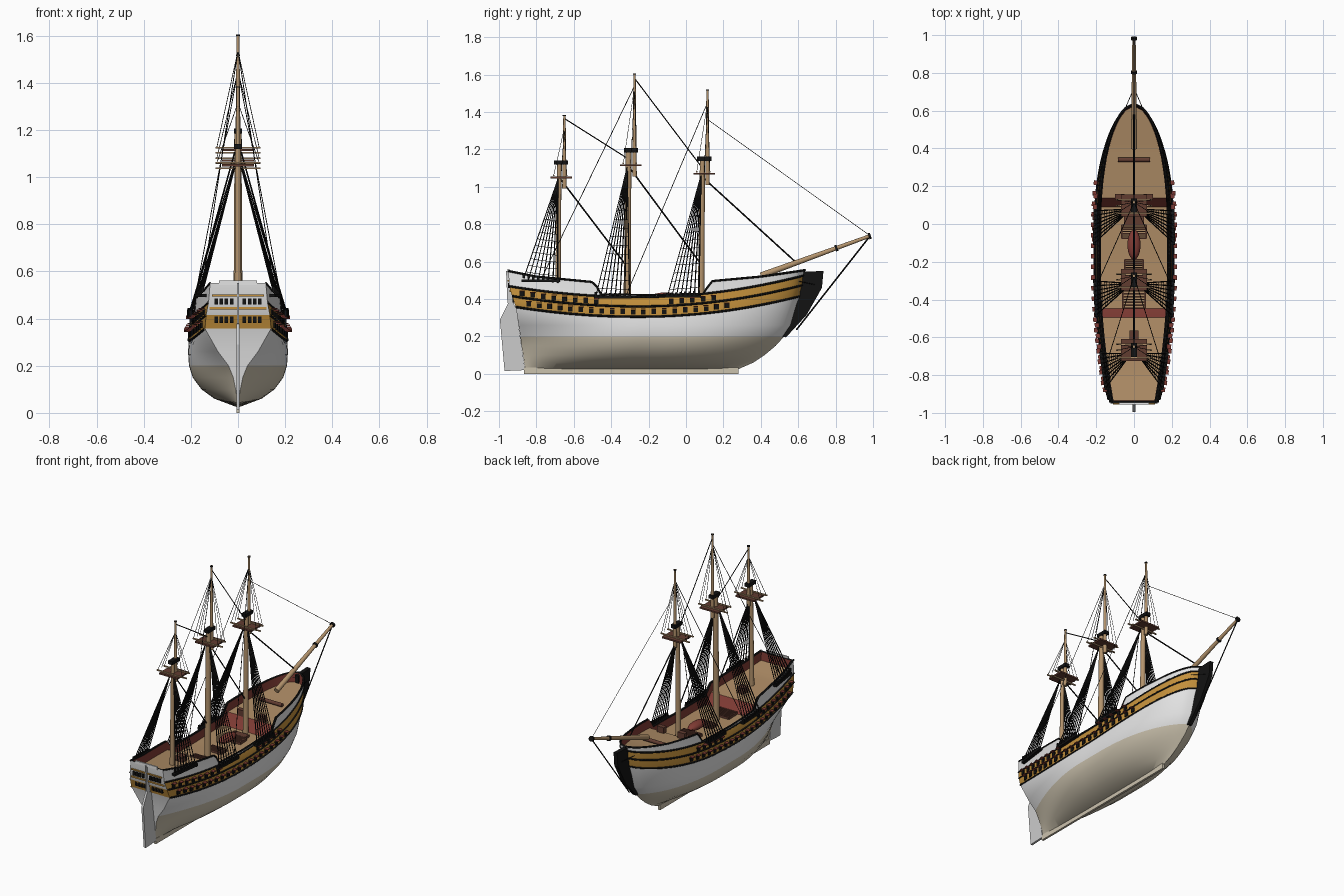
import bpy, bmesh, math
from mathutils import Vector, Matrix

if "Cube" in bpy.data.objects:
    bpy.data.objects.remove(bpy.data.objects["Cube"])


def material(name, r, g, b):
    m = bpy.data.materials.new(name)
    m.use_nodes = True
    m.diffuse_color = (r, g, b, 1)
    m.node_tree.nodes["Principled BSDF"].inputs["Base Color"].default_value = (r, g, b, 1)
    return m


WHITE = material("white paint", .78, .78, .78)
BEIGE = material("beige bottom", .6, .54, .42)
GOLD = material("gold band", .55, .28, .045)
BLACK = material("black", .006, .006, .006)
RED = material("red paint", .22, .045, .035)
DECK = material("deck planks", .42, .26, .13)
WOOD = material("spar wood", .45, .29, .15)
BROWN = material("dark brown wood", .12, .045, .03)
GREY = material("rudder grey", .6, .6, .6)


def finish(name, bm, mats, smooth=False):
    me = bpy.data.meshes.new(name)
    bm.to_mesh(me)
    bm.free()
    for m in mats:
        me.materials.append(m)
    ob = bpy.data.objects.new(name, me)
    bpy.context.collection.objects.link(ob)
    if smooth:
        bpy.ops.object.select_all(action='DESELECT')
        ob.select_set(True)
        bpy.context.view_layer.objects.active = ob
        bpy.ops.object.shade_smooth_by_angle(angle=math.radians(35))
    return ob


def boxes(name, mat, items):
    """Each item is centre, size and an optional turn about z."""
    bm = bmesh.new()
    for centre, size, *turn in items:
        rot = Matrix.Rotation(turn[0] if turn else 0, 4, 'Z')
        bmesh.ops.create_cube(bm, size=1, matrix=Matrix.Translation(centre) @ rot @ Matrix.Diagonal((*size, 1)))
    return finish(name, bm, [mat])


def plate(name, mat, profile, thick):
    """Side outline in y, z given thickness along x."""
    bm = bmesh.new()
    f = bm.faces.new([bm.verts.new((-thick / 2, y, z)) for y, z in profile])
    ext = bmesh.ops.extrude_face_region(bm, geom=[f])["geom"]
    bmesh.ops.translate(bm, vec=(thick, 0, 0), verts=[v for v in ext if isinstance(v, bmesh.types.BMVert)])
    bmesh.ops.recalc_face_normals(bm, faces=bm.faces)
    return finish(name, bm, [mat])


def spar(name, mat, a, b, r1, r2):
    a, b = Vector(a), Vector(b)
    bm = bmesh.new()
    rot = (b - a).to_track_quat('Z', 'Y').to_matrix().to_4x4()
    bmesh.ops.create_cone(bm, cap_ends=True, segments=14, radius1=r1, radius2=r2, depth=(b - a).length,
                          matrix=Matrix.Translation((a + b) / 2) @ rot)
    return finish(name, bm, [mat], True)


def ropes(name, lines, radius, mat=BLACK):
    cu = bpy.data.curves.new(name, 'CURVE')
    cu.dimensions = '3D'
    cu.bevel_depth = radius
    cu.bevel_resolution = 0
    for pts in lines:
        s = cu.splines.new('POLY')
        s.points.add(len(pts) - 1)
        for p, co in zip(s.points, pts):
            p.co = (*co, 1)
    cu.materials.append(mat)
    ob = bpy.data.objects.new(name, cu)
    bpy.context.collection.objects.link(ob)


def table(pts, y):
    for (a, za), (b, zb) in zip(pts, pts[1:]):
        if y <= b:
            return za + (zb - za) * max(0, (y - a) / (b - a))
    return pts[-1][1]


# Hull lines: stern y, bow y, stern half width, greatest half width, bow fullness, height
def wale(rise):
    return lambda y: .305 + rise + (.12 if y < -.25 else .15) * (y + .25) ** 2


def sheer(y):
    return table([(-.95, .55), (-.8, .52), (-.49, .49), (-.455, .425), (-.2, .42),
                  (.1, .428), (.13, .495), (.4, .52), (.64, .555)], y)


def deck_z(y):
    return sheer(y) - .055


ROWS = [(-.86, .28, 0, .006, 1, lambda y: .025), (-.865, .36, .004, .1, 1, lambda y: .06),
        (-.87, .42, .01, .155, .9, lambda y: .1), (-.88, .48, .02, .192, .8, lambda y: .15),
        (-.885, .525, .04, .208, .7, lambda y: .2), (-.895, .565, .085, .212, .62, lambda y: .26),
        (-.91, .61, .14, .208, .56, wale(0)), (-.93, .625, .135, .202, .55, wale(.055)),
        (-.945, .632, .125, .193, .55, wale(.105)), (-.95, .637, .118, .187, .55, sheer),
        (-.938, .63, .108, .175, .55, sheer), (-.935, .625, .108, .175, .55, deck_z)]


def hull_point(r, u):
    i = min(int(r), len(ROWS) - 2)
    out = []
    for ys, ye, ws, wm, q, zf in ROWS[i:i + 2]:
        y = ys + (ye - ys) * u
        if u < .45:
            w = ws + (wm - ws) * math.sin(math.pi / 2 * u / .45) ** .9
        else:
            s = max(0, (u - .55) / .45)
            w = wm * max(0, 1 - s ** 2.4) ** q
        out.append(Vector((w, y, zf(y))))
    return out[0].lerp(out[1], r - i)


def u_at(y):
    return (y + .94) / 1.57


# Hull, bulwarks and deck in one loft
N = 64
band = [1, 1, 1, 1, 0, 0, 2, 2, 0, 3, 4]
bm = bmesh.new()
grid = []
for k in range(N + 1):
    half = [hull_point(r, k / N) for r in range(len(ROWS))]
    grid.append([[bm.verts.new((s * p.x, p.y, p.z)) for p in half] for s in (1, -1)])


def quad(verts, mat):
    bm.faces.new(verts).material_index = mat


for a, b in zip(grid, grid[1:]):
    for side in (0, 1):
        for r, m in enumerate(band):
            quad((a[side][r], b[side][r], b[side][r + 1], a[side][r + 1]), m)
    quad((a[0][-1], b[0][-1], b[1][-1], a[1][-1]), 5)
    quad((a[0][0], b[0][0], b[1][0], a[1][0]), 1)
for r, m in enumerate(band):
    L, R = grid[0]
    quad((L[r], L[r + 1], R[r + 1], R[r]), 0 if r < 6 or r == 7 else m)
bmesh.ops.remove_doubles(bm, verts=bm.verts, dist=.0004)
bmesh.ops.recalc_face_normals(bm, faces=bm.faces)
for f in bm.faces:
    if f.material_index == 5 and abs(f.normal.z) < .8:
        f.material_index = 4
finish("hull", bm, [WHITE, BEIGE, GOLD, BLACK, RED, DECK], True)

# Wales and rails
lines = []
for r in (6, 7, 8, 9):
    for s in (1, -1):
        lines.append([(s * p.x, p.y, p.z) for p in (hull_point(r, k / N) for k in range(N + 1))])
ropes("wales", lines, .006)

# Keel, rudder and stem
plate("keel", BEIGE, [(-.865, 0), (.28, 0), (.28, .035), (-.865, .035)], .014)
plate("rudder", GREY, [(-.97, .015), (-.86, .02), (-.91, .36), (-.95, .38), (-.995, .29)], .014)
plate("stem", BLACK, [(.61, .545), (.735, .55), (.727, .46), (.645, .315), (.535, .195), (.5, .2), (.57, .32), (.61, .42)], .026)

# Gun ports with raised lids
ports, lids = [], []
for row, start, count in ((6.45, -.86, 20), (7.4, -.88, 8), (7.4, -.08, 5)):
    for k in range(count):
        u = u_at(start + .057 * k)
        p = hull_point(row, u)
        d = hull_point(row, u + .01) - hull_point(row, u - .01)
        for s in (1, -1):
            turn = s * math.atan2(-d.x, d.y)
            ports.append(((s * p.x, p.y, p.z), (.014, .024, .024), turn))
            lids.append(((s * (p.x + .012), p.y, p.z + .016), (.022, .024, .005), turn))
boxes("gun_ports", BLACK, ports)
boxes("port_lids", RED, lids)

# Stern gallery windows and mouldings
for name, z, y in (("lower", .395, -.924), ("upper", .472, -.947)):
    boxes(name + "_stern_windows", BLACK,
          [((s * (.027 + .022 * k), y, z), (.015, .009, .026)) for k in range(4) for s in (1, -1)])
boxes("stern_mouldings", GOLD, [((0, -.939, .443), (.24, .009, .01)), ((0, -.95, .497), (.22, .009, .008))])
plate("stern_post", GREY, [(-.915, .35), (-.955, .38), (-.962, .55), (-.945, .55)], .008)
boxes("taffrail", WHITE, [((0, -.95, .552), (.16, .01, .018))])

# Deck fittings
slats = []
for y, w, l in ((-.4, .12, .09), (-.22, .1, .06), (-.04, .13, .07), (.02, .1, .04)):
    z = deck_z(y) + .008
    slats += [((0, y - l / 2 + l * k / 6, z), (w, .007, .014)) for k in range(7)]
    slats += [((s * w / 2, y, z), (.008, l, .018)) for s in (1, -1)]
slats += [((0, -.59, deck_z(-.59) + .015), (.05, .05, .04))]
slats += [((s * .075, .145, deck_z(.145) + .02), (.05, .03, .04)) for s in (1, -1)]
boxes("gratings_and_hatches", BROWN, slats)
spar("windlass", BROWN, (-.085, .34, .475), (.085, .34, .475), .012, .012)
bm = bmesh.new()
bmesh.ops.create_uvsphere(bm, u_segments=16, v_segments=8, radius=1,
                          matrix=Matrix.Translation((0, -.11, .41)) @ Matrix.Diagonal((.035, .08, .025, 1)))
finish("ship_boat", bm, [RED], True)

# Masts: name, lower y, platform z, cap z, topmast y, topmast tip z, radius, shroud span, hull row
MASTS = [("mizzen", -.685, 1.05, 1.13, -.65, 1.385, .015, (-.86, -.68), 8.7),
         ("main", -.315, 1.115, 1.195, -.275, 1.605, .02, (-.48, -.3), 7.9),
         ("fore", .08, 1.07, 1.15, .115, 1.52, .018, (-.1, .07), 7.9)]
for name, y, pz, cz, ty, tz, rad, (c0, c1), row in MASTS:
    spar(name + "_lower_mast", WOOD, (0, y, deck_z(y) - .02), (0, y + .008, cz), rad, rad * .75)
    spar(name + "_topmast", WOOD, (0, ty, pz - .06), (0, ty, tz), .012, .006)
    spar(name + "_truck", BLACK, (0, ty, tz - .006), (0, ty, tz), .009, .009)
    mid = (y + ty) / 2
    boxes(name + "_cap", BLACK, [((0, mid, cz), (.032, .075, .022))])
    boxes(name + "_top_platform", BROWN, [((0, mid, pz), (.135, .115, .01))])
    boxes(name + "_crosstrees", WOOD, [((0, mid + dy, pz + dz), (.19, .008, .007))
                                       for dy, dz in ((-.04, .01), (.03, .01), (0, -.012))])
    channels, shrouds, rats, upper = [], [], [], []
    for s in (1, -1):
        feet = []
        for k in range(8):
            p = hull_point(row, u_at(c0 + (c1 - c0) * k / 7))
            feet.append(Vector((s * (p.x + .016), p.y, p.z)))
        head = Vector((s * .014, y, pz - .01))
        shrouds += [(f, head) for f in feet]
        rats += [[f.lerp(head, k / 15) for f in feet] for k in range(1, 14)]
        a, b = feet[0], feet[-1]
        channels.append(((a + b) / 2 - Vector((s * .006, 0, 0)), (.026, (b - a).length + .02, .014),
                         -math.atan2(b.x - a.x, b.y - a.y)))
        upper += [((s * .09, mid + dy, pz + .01), (0, ty, tz - .07)) for dy in (-.04, 0, .03)]
    boxes(name + "_channels", BLACK, channels)
    boxes(name + "_deadeyes", BLACK, [(f + Vector((0, 0, .014)), (.012, .013, .022)) for f, h in shrouds])
    ropes(name + "_shrouds", shrouds, .0032)
    ropes(name + "_ratlines", rats, .0014)
    ropes(name + "_topmast_shrouds", upper, .0015)

# Bowsprit
heel, tip = Vector((0, .4, .525)), Vector((0, .985, .738))
spar("bowsprit", WOOD, heel, tip, .017, .009)
for k, t in enumerate((.68, .985)):
    spar("bowsprit_band_%d" % (k + 1), BLACK, heel.lerp(tip, t), heel.lerp(tip, t + .02), .017, .017)

# Stays
ropes("main_stays", [((0, .09, 1.05), (0, .6, .585)), ((0, -.3, 1.1), (0, .07, .6)),
                     ((0, -.67, 1.04), (0, -.32, .58)), (tip, (0, .59, .235))], .0042)
ropes("topmast_stays", [((0, -.275, 1.58), (0, .08, 1.11)), ((0, -.65, 1.365), (0, -.31, 1.15))], .003)
ropes("fore_topmast_stay", [((0, .115, 1.36), tip)], .0015)
back = []
for s in (1, -1):
    back += [((0, -.275, 1.54), (s * .155, -.77, .515)), ((0, .115, 1.45), (s * .195, -.32, .42))]
    back.append(((s * .06, .58, .5), (0, .72, .47)))
ropes("backstays", back, .002)
